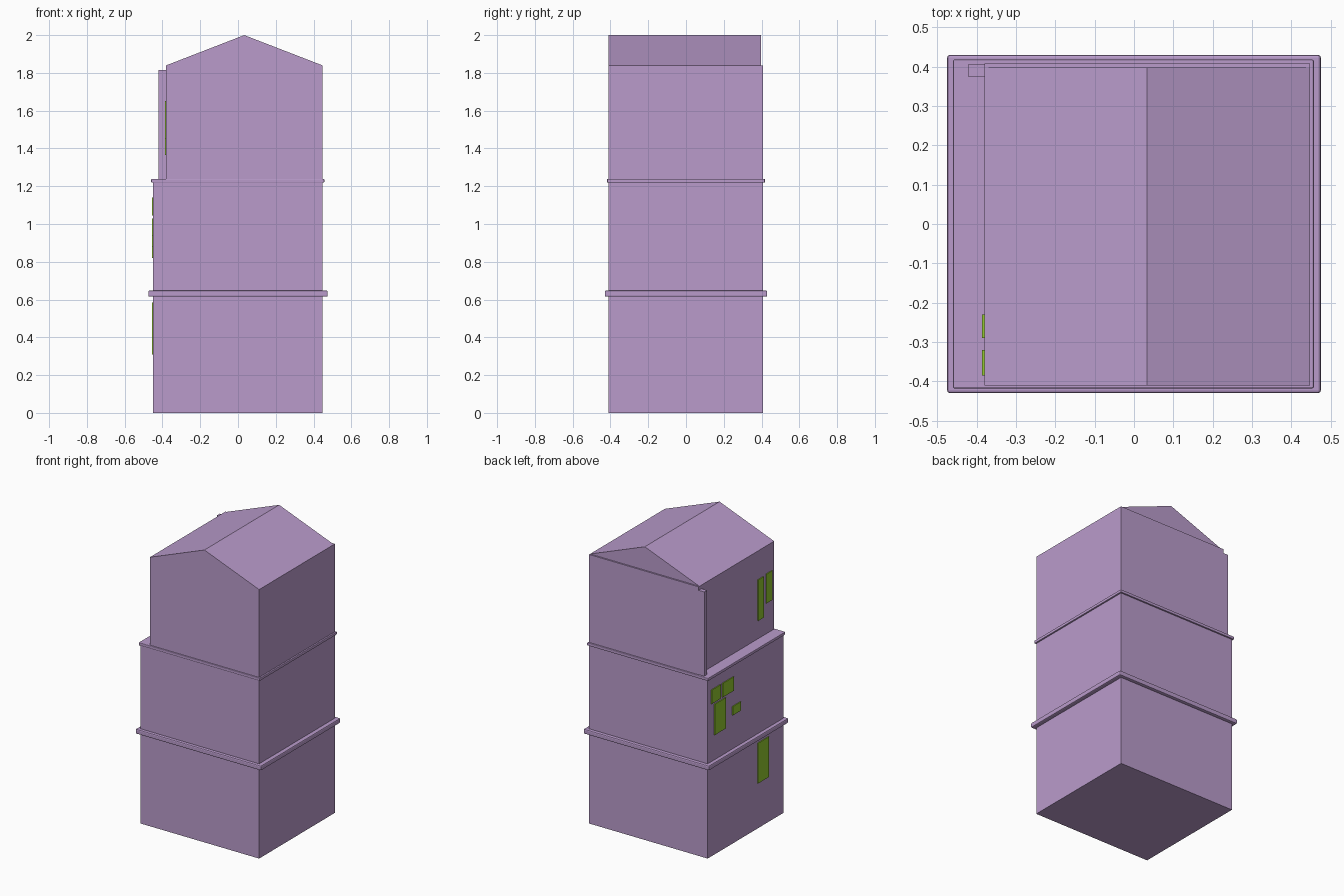
import bpy, bmesh

if "Cube" in bpy.data.objects:
    bpy.data.objects.remove(bpy.data.objects["Cube"])


def material(name, rgb):
    m = bpy.data.materials.new(name)
    m.diffuse_color = (*rgb, 1)
    m.use_nodes = True
    m.node_tree.nodes["Principled BSDF"].inputs["Base Color"].default_value = m.diffuse_color
    return m


PURPLE = material("purple_wall", (0.49, 0.33, 0.6))
GREEN = material("green_window", (0.29, 0.58, 0.03))


def finish(name, bm, mat):
    bmesh.ops.recalc_face_normals(bm, faces=bm.faces)
    me = bpy.data.meshes.new(name)
    bm.to_mesh(me)
    bm.free()
    me.materials.append(mat)
    ob = bpy.data.objects.new(name, me)
    bpy.context.collection.objects.link(ob)
    return ob


def box(name, x, y, z, mat=PURPLE, bevel=0):
    bm = bmesh.new()
    bmesh.ops.create_cube(bm, size=1)
    for v in bm.verts:
        v.co = [(a + b) / 2 + c * (b - a) for c, (a, b) in zip(v.co, (x, y, z))]
    ob = finish(name, bm, mat)
    if bevel:
        mod = ob.modifiers.new("rounded_edges", 'BEVEL')
        mod.width = bevel
        mod.segments = 2
    return ob


def prism(name, profile, y0, y1):
    # x/z profile extruded along y
    bm = bmesh.new()
    face = bm.faces.new([bm.verts.new((x, y0, z)) for x, z in profile])
    ext = bmesh.ops.extrude_face_region(bm, geom=[face])["geom"]
    for v in ext:
        if isinstance(v, bmesh.types.BMVert):
            v.co.y = y1
    return finish(name, bm, PURPLE)


# Storeys
box("lower_storey", (-0.45, 0.447), (-0.41, 0.408), (0, 0.63))
box("middle_storey", (-0.45, 0.447), (-0.41, 0.408), (0.63, 1.23))
box("upper_storey", (-0.38, 0.447), (-0.41, 0.408), (1.23, 1.84))

# Gabled roof, slightly recessed at the back
prism("gable_roof", [(-0.38, 1.84), (0.447, 1.84), (0.033, 2.0)], -0.41, 0.398)

# Floor bands
box("lower_band", (-0.475, 0.475), (-0.43, 0.43), (0.615, 0.648), bevel=0.007)
box("upper_band", (-0.46, 0.457), (-0.418, 0.418), (1.219, 1.239), bevel=0.004)

# Corner post at the back left
box("corner_post", (-0.422, -0.38), (0.375, 0.405), (1.23, 1.815))

# Left wall windows: wall x, y range, z range
windows = [
    (-0.45, (-0.247, -0.128), (0.31, 0.585)),
    (-0.45, (0.22, 0.34), (0.82, 1.03)),
    (-0.45, (0.275, 0.372), (1.045, 1.14)),
    (-0.45, (0.133, 0.253), (1.045, 1.14)),
    (-0.45, (0.057, 0.144), (0.88, 0.94)),
    (-0.38, (-0.29, -0.23), (1.365, 1.645)),
    (-0.38, (-0.385, -0.32), (1.45, 1.65)),
]
for i, (x, y, z) in enumerate(windows, 1):
    box(f"window_{i}", (x - 0.006, x + 0.004), y, z, GREEN)
